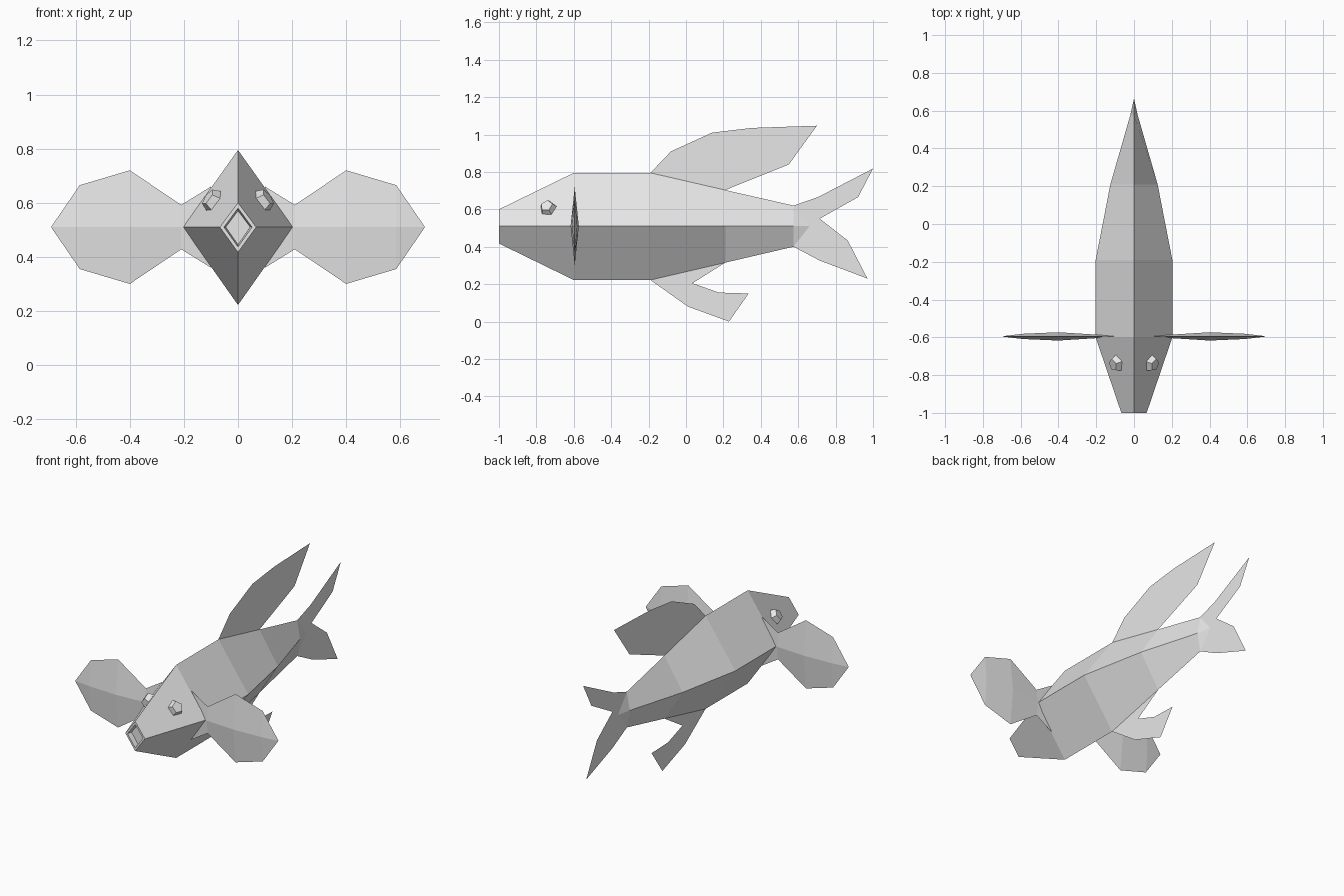
import bpy, bmesh
from mathutils import Vector

if "Cube" in bpy.data.objects:
    bpy.data.objects.remove(bpy.data.objects["Cube"])

grey = bpy.data.materials.new("grey")
grey.diffuse_color = (0.8, 0.8, 0.8, 1)
grey.use_nodes = True
grey.node_tree.nodes["Principled BSDF"].inputs["Base Color"].default_value = grey.diffuse_color
MID = 0.51


def make(name, verts, faces):
    """Mesh object with consistent outward normals."""
    me = bpy.data.meshes.new(name)
    me.from_pydata(verts, [], faces)
    bm = bmesh.new()
    bm.from_mesh(me)
    bmesh.ops.recalc_face_normals(bm, faces=bm.faces)
    bm.to_mesh(me)
    bm.free()
    me.materials.append(grey)
    ob = bpy.data.objects.new(name, me)
    bpy.context.collection.objects.link(ob)
    return ob


def loft(name, rings, cap_start=True, cap_end=True):
    """Skin a list of four-point rings."""
    verts = [p for r in rings for p in r]
    faces = []
    for i in range(len(rings) - 1):
        for j in range(4):
            k = (j + 1) % 4
            faces.append((i*4 + j, i*4 + k, i*4 + 4 + k, i*4 + 4 + j))
    if cap_start:
        faces.append((0, 1, 2, 3))
    if cap_end:
        n = len(verts)
        faces.append((n - 4, n - 3, n - 2, n - 1))
    return make(name, verts, faces)


def body_ring(y, w, bottom, top):
    return [(w, y, MID), (0, y, top), (-w, y, MID), (0, y, bottom)]


# Body: diamond sections from the recessed mouth to the tail point
loft("body", [body_ring(*s) for s in [
    (-0.97, 0.045, 0.445, 0.57),
    (-1.00, 0.052, 0.437, 0.58),
    (-1.00, 0.067, 0.417, 0.60),
    (-0.60, 0.203, 0.222, 0.795),
    (-0.19, 0.203, 0.222, 0.795),
    (0.21, 0.125, 0.315, 0.703),
    (0.575, 0.02, 0.40, 0.62),
    (0.66, 0.001, 0.509, 0.511)]])

# Side fins: thin diamond sections, one on each side
for side, label in ((1, "right"), (-1, "left")):
    rings = []
    for x, h, t in [(0.10, 0.15, 0.004), (0.21, 0.082, 0.01), (0.40, 0.21, 0.022),
                    (0.585, 0.155, 0.014), (0.69, 0.002, 0.002)]:
        rings.append([(side*x, -0.595 - t, MID), (side*x, -0.595, MID + h),
                      (side*x, -0.595 + t, MID), (side*x, -0.595, MID - h)])
    loft(label + "_side_fin", rings)

# Flat fins in the middle plane, as (y, z) outlines
FLAT = {
    "back_fin": [(-0.19, 0.795), (-0.08, 0.91), (0.14, 1.01), (0.35, 1.035),
                 (0.70, 1.047), (0.55, 0.84), (0.21, 0.703)],
    "belly_fin": [(-0.19, 0.222), (0.01, 0.08), (0.23, 0.0), (0.335, 0.15),
                  (0.175, 0.155), (0.035, 0.205), (0.21, 0.315)],
    "tail_fin": [(0.575, 0.62), (0.705, 0.665), (1.0, 0.818), (0.92, 0.665),
                 (0.715, 0.55), (0.865, 0.433), (0.97, 0.23), (0.715, 0.326),
                 (0.575, 0.40)],
}
# The tail outline is drawn so each lobe runs out to its own tip
FLAT["tail_fin"] = [(0.575, 0.62), (0.705, 0.665), (1.0, 0.818), (0.92, 0.665),
                    (0.715, 0.55), (0.865, 0.433), (0.97, 0.23),
                    (0.715, 0.326), (0.575, 0.40)]
for name, outline in FLAT.items():
    make(name, [(0, y, z) for y, z in outline], [tuple(range(len(outline)))])

# Eyes: five-sided tapered studs set square to the cheeks
for side, label in ((1, "right"), (-1, "left")):
    normal = Vector((side*0.78, -0.30, 0.55)).normalized()
    bpy.ops.mesh.primitive_cone_add(
        vertices=5, radius1=0.055, radius2=0.034, depth=0.05,
        location=Vector((side*0.083, -0.735, 0.60)) + normal*0.012,
        rotation=normal.to_track_quat('Z', 'Y').to_euler())
    eye = bpy.context.object
    eye.name = label + "_eye"
    eye.data.materials.append(grey)
